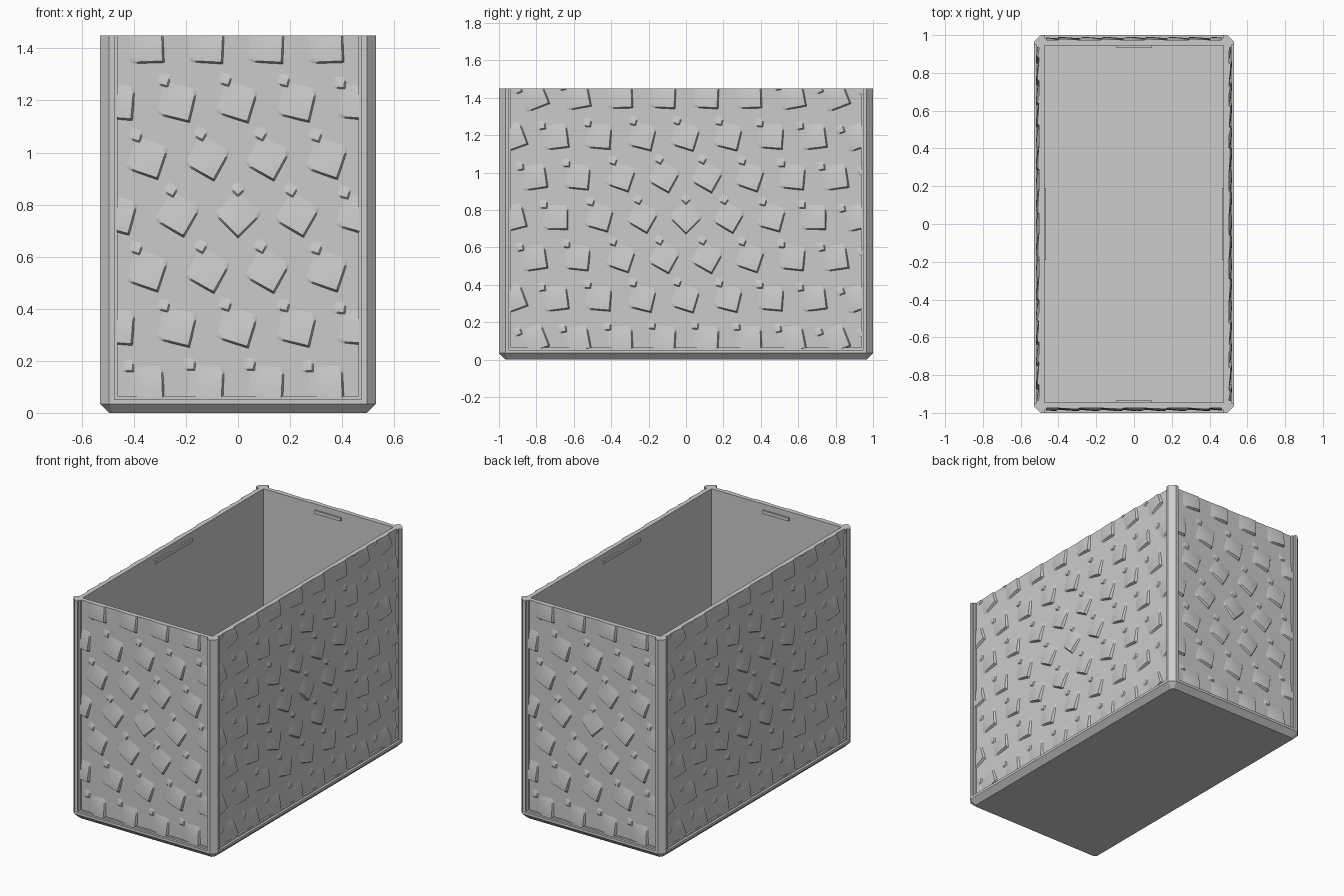
import bpy, bmesh, math
from mathutils import Matrix, Vector

old = bpy.data.objects.get("Cube")
if old:
    bpy.data.objects.remove(old, do_unlink=True)

HX, HY, TOP = 0.53, 1.0, 1.45      # outer half sizes and height
IX, IY = 0.475, 0.945              # inner half sizes
WALL = 0.028                       # wall thickness behind the scales

grey = bpy.data.materials.new("light_grey")
grey.use_nodes = True
grey.diffuse_color = (0.6, 0.6, 0.6, 1)
grey.node_tree.nodes["Principled BSDF"].inputs["Base Color"].default_value = (0.6, 0.6, 0.6, 1)


def finish(name, bm, smooth=False):
    mesh = bpy.data.meshes.new(name)
    bm.to_mesh(mesh)
    bm.free()
    mesh.materials.append(grey)
    ob = bpy.data.objects.new(name, mesh)
    bpy.context.collection.objects.link(ob)
    if smooth:
        bpy.ops.object.select_all(action='DESELECT')
        ob.select_set(True)
        bpy.context.view_layer.objects.active = ob
        bpy.ops.object.shade_smooth_by_angle(angle=math.radians(30))
    return ob


def box(name, lo, hi):
    bm = bmesh.new()
    bmesh.ops.create_cube(bm, size=1)
    lo, hi = Vector(lo), Vector(hi)
    for v in bm.verts:
        v.co = (lo + hi) / 2 + v.co * (hi - lo)
    return finish(name, bm)


def loft(name, rings):
    """Closed solid through rings of equal point count."""
    bm = bmesh.new()
    loops = [[bm.verts.new(p) for p in ring] for ring in rings]
    n = len(loops[0])
    for a, b in zip(loops, loops[1:]):
        for i in range(n):
            bm.faces.new((a[i], a[(i + 1) % n], b[(i + 1) % n], b[i]))
    bm.faces.new(loops[0][::-1])
    bm.faces.new(loops[-1])
    bmesh.ops.recalc_face_normals(bm, faces=bm.faces)
    return finish(name, bm)


def octagon(inset, z):
    x, y, c = HX - inset, HY - inset, 0.035 - inset * 0.586
    half = [(x, -y + c), (x, y - c), (x - c, y), (-x + c, y)]
    return [(px, py, z) for px, py in half + [(-px, -py) for px, py in half]]


# Base tray with chamfered underside and a stepped lip
loft("base_tray", [octagon(i, z) for i, z in
                   ((0.035, 0), (0, 0.035), (0, 0.052), (0.015, 0.052), (0.015, 0.064), (0.03, 0.064))])

# Stepped corner posts
profile = [(0.53, 0.965), (0.495, 1), (0.475, 1), (0.475, 0.985), (0.463, 0.985), (0.463, 0.955),
           (0.485, 0.955), (0.485, 0.935), (0.515, 0.935), (0.515, 0.947), (0.53, 0.947)]
for sx, side in ((1, "left"), (-1, "right")):
    for sy, end in ((-1, "front"), (1, "back")):
        loft(f"{end}_{side}_post", [[(x * sx, y * sy, z) for x, y in profile] for z in (0.04, TOP)])

# Plain inner walls and the thin ridges below the rim
for s, side in ((1, "left"), (-1, "right")):
    box(f"{side}_wall", (min(s * IX, s * (IX + WALL)), -IY - 0.01, 0.05),
        (max(s * IX, s * (IX + WALL)), IY + 0.01, TOP))
    box(f"{side}_ridge", (s * IX - 0.01, -0.19, 1.39), (s * IX + 0.01, 0.19, 1.412))
for s, end in ((-1, "front"), (1, "back")):
    box(f"{end}_wall", (-IX - 0.01, min(s * IY, s * (IY + WALL)), 0.05),
        (IX + 0.01, max(s * IY, s * (IY + WALL)), TOP))
    box(f"{end}_ridge", (-0.095, s * IY - 0.01, 1.39), (0.095, s * IY + 0.01, 1.412))


def add_scale(bm, tip, turn, size, relief):
    """Raised square flake: steep on the two lower edges, fading upward."""
    n = 8
    steps = [-0.008 / size] + [i / n for i in range(n + 1)]
    right = Vector((math.cos(math.pi / 4 + turn), math.sin(math.pi / 4 + turn)))
    left = Vector((-right.y, right.x))
    grid = []
    for s in steps:
        row = []
        for t in steps:
            p = tip + (right * t + left * s) * size
            out = -0.002 if min(s, t) < 0 else relief * (1 - s * s) * (1 - t * t)
            row.append(bm.verts.new((p.x, -out, p.y)))
        grid.append(row)
    for a, b in zip(grid, grid[1:]):
        for j in range(n + 1):
            bm.faces.new((a[j], a[j + 1], b[j + 1], b[j]))


def cut(bm, point, normal):
    geom = bm.verts[:] + bm.edges[:] + bm.faces[:]
    res = bmesh.ops.bisect_plane(bm, geom=geom, plane_co=point, plane_no=normal, clear_outer=True)
    return [e for e in res["geom_cut"] if isinstance(e, bmesh.types.BMEdge)]


def scale_panel(name, half, distance, angle):
    """Field of flakes that swirl more the farther they lie from the centre."""
    bm = bmesh.new()
    mid, dx, dz = 0.755, 0.23, 0.216
    count = int(half / dx) + 2
    for k in range(-3, 4):
        for i in range(-count, count + 1):
            c = Vector((dx * (i + 0.5 * (k % 2)), dz * k))
            if abs(c.x) > half + 0.12:
                continue
            turn = min(c.length * 1.12, 1.2)
            up = Vector((-math.sin(turn), math.cos(turn)))
            c.y += mid
            add_scale(bm, c - up * 0.075, turn, 0.125, 0.016)
            add_scale(bm, c + up * 0.082, turn, 0.04, 0.007)
    cut(bm, (half, 0, 0), (1, 0, 0))
    cut(bm, (-half, 0, 0), (-1, 0, 0))
    cut(bm, (0, 0, 0.06), (0, 0, -1))
    rim = cut(bm, (0, 0, TOP), (0, 0, 1))
    # Close the rim where flakes are cut off
    res = bmesh.ops.extrude_edge_only(bm, edges=rim)
    for v in res["geom"]:
        if isinstance(v, bmesh.types.BMVert):
            v.co.y = 0.01
    move = Matrix.Rotation(angle, 4, 'Z') @ Matrix.Translation((0, -distance, 0))
    bmesh.ops.transform(bm, matrix=move, verts=bm.verts)
    finish(name, bm, smooth=True)


# Textured outer panels
for name, half, distance, quarter in (("front_scales", 0.466, IY + WALL, 0), ("left_scales", 0.937, IX + WALL, 1),
                                      ("back_scales", 0.466, IY + WALL, 2), ("right_scales", 0.937, IX + WALL, 3)):
    scale_panel(name, half, distance, quarter * math.pi / 2)
